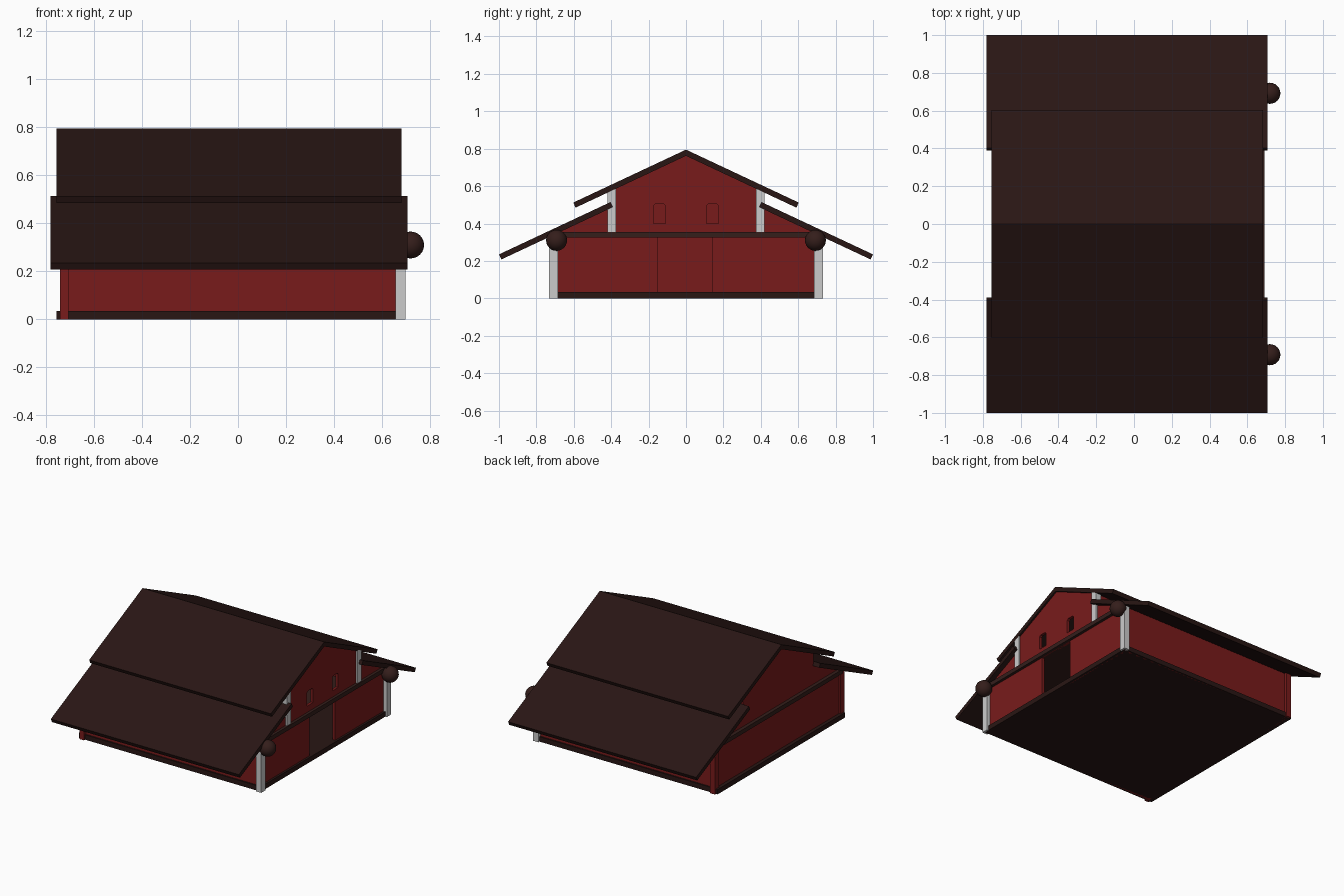
import bpy, bmesh
from mathutils import Vector

if "Cube" in bpy.data.objects:
    bpy.data.objects.remove(bpy.data.objects["Cube"])


def material(name, rgb):
    m = bpy.data.materials.new(name)
    m.diffuse_color = (*rgb, 1)
    m.use_nodes = True
    m.node_tree.nodes["Principled BSDF"].inputs["Base Color"].default_value = m.diffuse_color
    return m


RED = material("red_boards", (0.19, 0.011, 0.011))
DARK = material("dark_roof", (0.022, 0.008, 0.007))
BROWN = material("brown_timber", (0.035, 0.013, 0.011))


def prism(name, profile, x0, x1, mat=None):
    """Extrude a (y, z) outline along x."""
    bm = bmesh.new()
    face = bm.faces.new([bm.verts.new((x0, y, z)) for y, z in profile])
    ext = bmesh.ops.extrude_face_region(bm, geom=[face])["geom"]
    moved = [v for v in ext if isinstance(v, bmesh.types.BMVert)]
    bmesh.ops.translate(bm, verts=moved, vec=Vector((x1 - x0, 0, 0)))
    bmesh.ops.recalc_face_normals(bm, faces=bm.faces)
    mesh = bpy.data.meshes.new(name)
    bm.to_mesh(mesh)
    bm.free()
    ob = bpy.data.objects.new(name, mesh)
    bpy.context.collection.objects.link(ob)
    if mat:
        mesh.materials.append(mat)
    return ob


def box(name, x0, x1, y0, y1, z0, z1, mat=None):
    return prism(name, [(y0, z0), (y1, z0), (y1, z1), (y0, z1)], x0, x1, mat)


def mirrored(ob):
    mod = ob.modifiers.new("mirror_y", 'MIRROR')
    mod.use_axis = (False, True, False)
    return ob


XB, XF, T = -0.73, 0.67, 0.02   # rear wall, gable wall, board thickness

# Floor slabs
box("base", -0.755, 0.685, -0.72, 0.72, 0.0, 0.035, DARK)
box("upper_floor", -0.755, 0.69, -0.695, 0.695, 0.325, 0.355, BROWN)

# Ground storey, with an open doorway in the gable wall
mirrored(box("side_wall", XB, XF, 0.69, 0.71, 0.0, 0.335, RED))
box("rear_wall", XB, XB + T, -0.7, 0.7, 0.0, 0.33, RED)
prism("door_wall", [(-0.7, 0.0), (-0.15, 0.0), (-0.15, 0.325), (0.14, 0.325),
                    (0.14, 0.0), (0.7, 0.0), (0.7, 0.33), (-0.7, 0.33)],
      XF - T, XF, RED)

# Upper storey end walls with gables
gable = [(-0.4, 0.35), (0.4, 0.35), (0.4, 0.585), (0, 0.77), (-0.4, 0.585)]
box("upper_rear_wall", XB, XB + T, -0.4, 0.4, 0.35, 0.59, RED)
prism("rear_gable", gable[2:], XB, XB + T, RED)
front = prism("upper_front_wall", gable, XF - T, XF, RED)
mirrored(box("upper_side_wall", XB, XF, 0.38, 0.4, 0.35, 0.59, RED))

# Window openings with clipped upper corners
cutter = mirrored(prism("window_cutter", [
    (0.11, 0.40), (0.175, 0.40), (0.175, 0.495), (0.165, 0.505),
    (0.12, 0.505), (0.11, 0.495)], XF - 0.1, XF + 0.1))
cutter.hide_render = True
cutter.hide_set(True)
cut = front.modifiers.new("windows", 'BOOLEAN')
cut.object = cutter
cut.solver = 'EXACT'

# Triangular infill below the side roofs
for name, x in (("rear_infill", XB), ("front_infill", XF - T)):
    mirrored(prism(name, [(0.4, 0.35), (0.695, 0.35), (0.4, 0.488)],
                   x, x + T, RED))

# Corner posts: pale at the gable front, red at the rear
mirrored(box("front_post", 0.655, 0.697, 0.685, 0.733, 0.0, 0.34))
mirrored(box("rear_post", -0.742, -0.705, 0.685, 0.733, 0.0, 0.335, RED))
mirrored(box("upper_front_post", 0.64, 0.682, 0.375, 0.42, 0.355, 0.59))

# Roofs
prism("upper_roof", [(0, 0.795), (0.603, 0.512), (0.59, 0.485), (0, 0.762),
                     (-0.59, 0.485), (-0.603, 0.512)], -0.755, 0.682, DARK)
mirrored(prism("side_roof", [(0.403, 0.515), (1.0, 0.235), (0.987, 0.208),
                             (0.39, 0.488)], -0.78, 0.707, DARK))

# Round ornaments at the front eaves
for side in (-1, 1):
    bpy.ops.mesh.primitive_uv_sphere_add(
        segments=24, ring_count=12, radius=0.056,
        location=(0.719, side * 0.692, 0.31))
    ball = bpy.context.object
    ball.name = "eave_ball"
    ball.data.materials.append(BROWN)
    bpy.ops.object.shade_smooth_by_angle()
